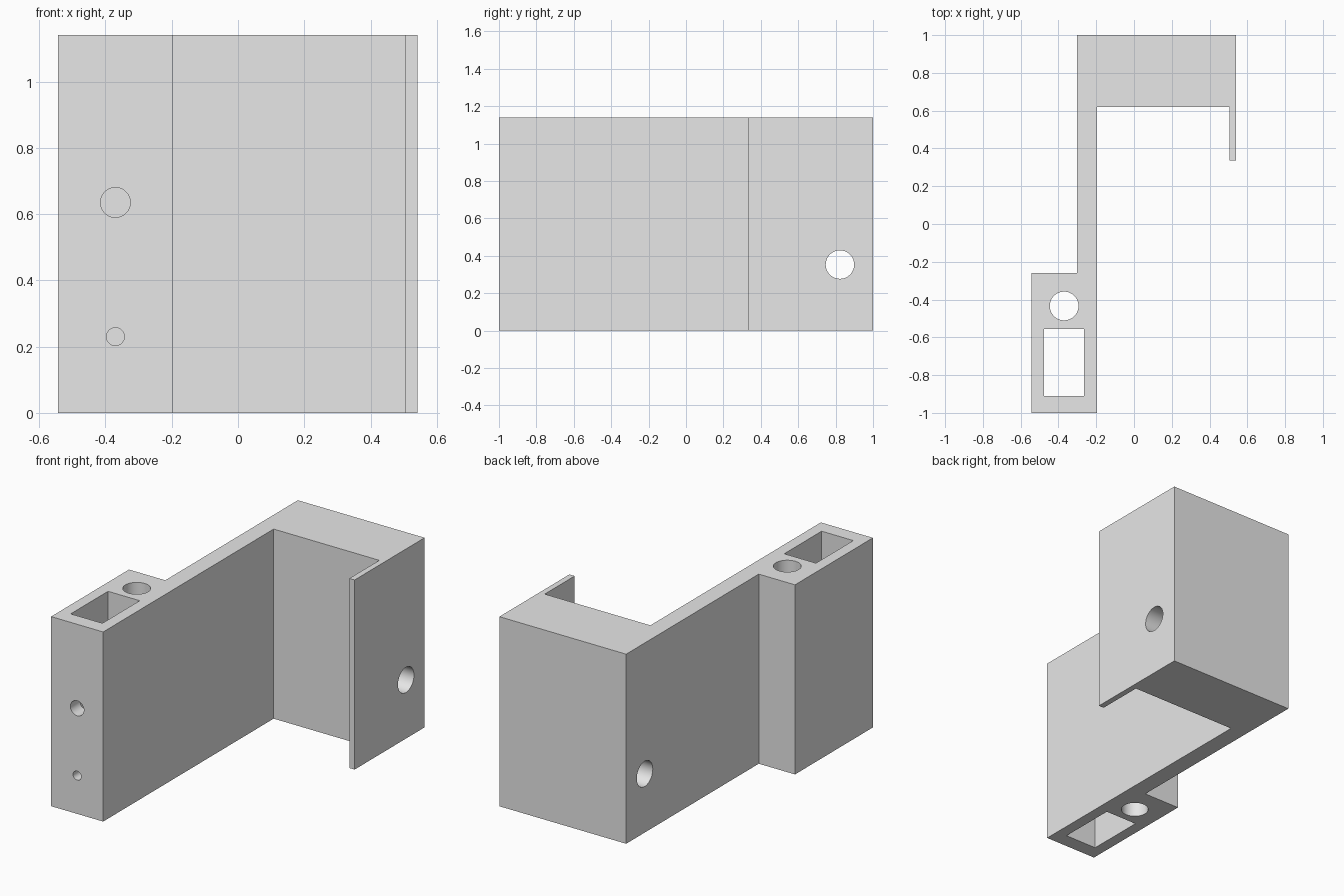
import bpy, bmesh, math
from mathutils import Vector

cube = bpy.data.objects.get("Cube")
if cube:
    bpy.data.objects.remove(cube, do_unlink=True)

HEIGHT = 1.14

grey = bpy.data.materials.new("light grey")
grey.use_nodes = True
grey.diffuse_color = (0.8, 0.8, 0.8, 1)
grey.node_tree.nodes["Principled BSDF"].inputs["Base Color"].default_value = grey.diffuse_color


def add_object(name, bm):
    bmesh.ops.recalc_face_normals(bm, faces=bm.faces)
    mesh = bpy.data.meshes.new(name)
    bm.to_mesh(mesh)
    bm.free()
    mesh.materials.append(grey)
    obj = bpy.data.objects.new(name, mesh)
    bpy.context.collection.objects.link(obj)
    return obj


def prism(name, outline, bottom, top):
    """Extrude a plan outline upwards."""
    bm = bmesh.new()
    face = bm.faces.new([bm.verts.new((x, y, bottom)) for x, y in outline])
    result = bmesh.ops.extrude_face_region(bm, geom=[face])
    verts = [v for v in result["geom"] if isinstance(v, bmesh.types.BMVert)]
    bmesh.ops.translate(bm, verts=verts, vec=(0, 0, top - bottom))
    return add_object(name, bm)


def rod(name, start, end, radius):
    """Round cutter running between two points."""
    a, b = Vector(start), Vector(end)
    bm = bmesh.new()
    bmesh.ops.create_cone(bm, cap_ends=True, segments=64, radius1=radius,
                          radius2=radius, depth=(b - a).length)
    obj = add_object(name, bm)
    obj.location = (a + b) / 2
    obj.rotation_euler = (b - a).to_track_quat('Z', 'Y').to_euler()
    return obj


# Bracket body: front block, long web, rear block and thin lip
bracket = prism("bracket_body", [
    (-0.543, -1), (-0.197, -1), (-0.197, 0.62), (0.506, 0.62),
    (0.506, 0.335), (0.541, 0.335), (0.541, 1), (-0.302, 1),
    (-0.302, -0.26), (-0.543, -0.26)], 0, HEIGHT)

# Cutters: rectangular pocket, vertical bore, cross bore, two front holes
cutters = [
    prism("pocket_cutter", [(-0.476, -0.91), (-0.265, -0.91),
                            (-0.265, -0.555), (-0.476, -0.555)], -0.1, HEIGHT + 0.1),
    rod("vertical_bore_cutter", (-0.37, -0.434, -0.1), (-0.37, -0.434, HEIGHT + 0.1), 0.076),
    rod("cross_bore_cutter", (-0.6, 0.823, 0.353), (0.7, 0.823, 0.353), 0.076),
    rod("large_front_hole_cutter", (-0.37, -1.1, 0.635), (-0.37, -0.75, 0.635), 0.045),
    rod("small_front_hole_cutter", (-0.37, -1.1, 0.23), (-0.37, -0.75, 0.23), 0.027),
]

bpy.ops.object.select_all(action='DESELECT')
bracket.select_set(True)
bpy.context.view_layer.objects.active = bracket
for cutter in cutters:
    cutter.hide_render = True
    mod = bracket.modifiers.new(cutter.name, 'BOOLEAN')
    mod.operation = 'DIFFERENCE'
    mod.solver = 'EXACT'
    mod.object = cutter
    bpy.ops.object.modifier_apply(modifier=mod.name)
for cutter in cutters:
    bpy.data.objects.remove(cutter, do_unlink=True)

# Smooth bores, sharp edges elsewhere
bpy.ops.object.shade_smooth_by_angle(angle=math.radians(30))
